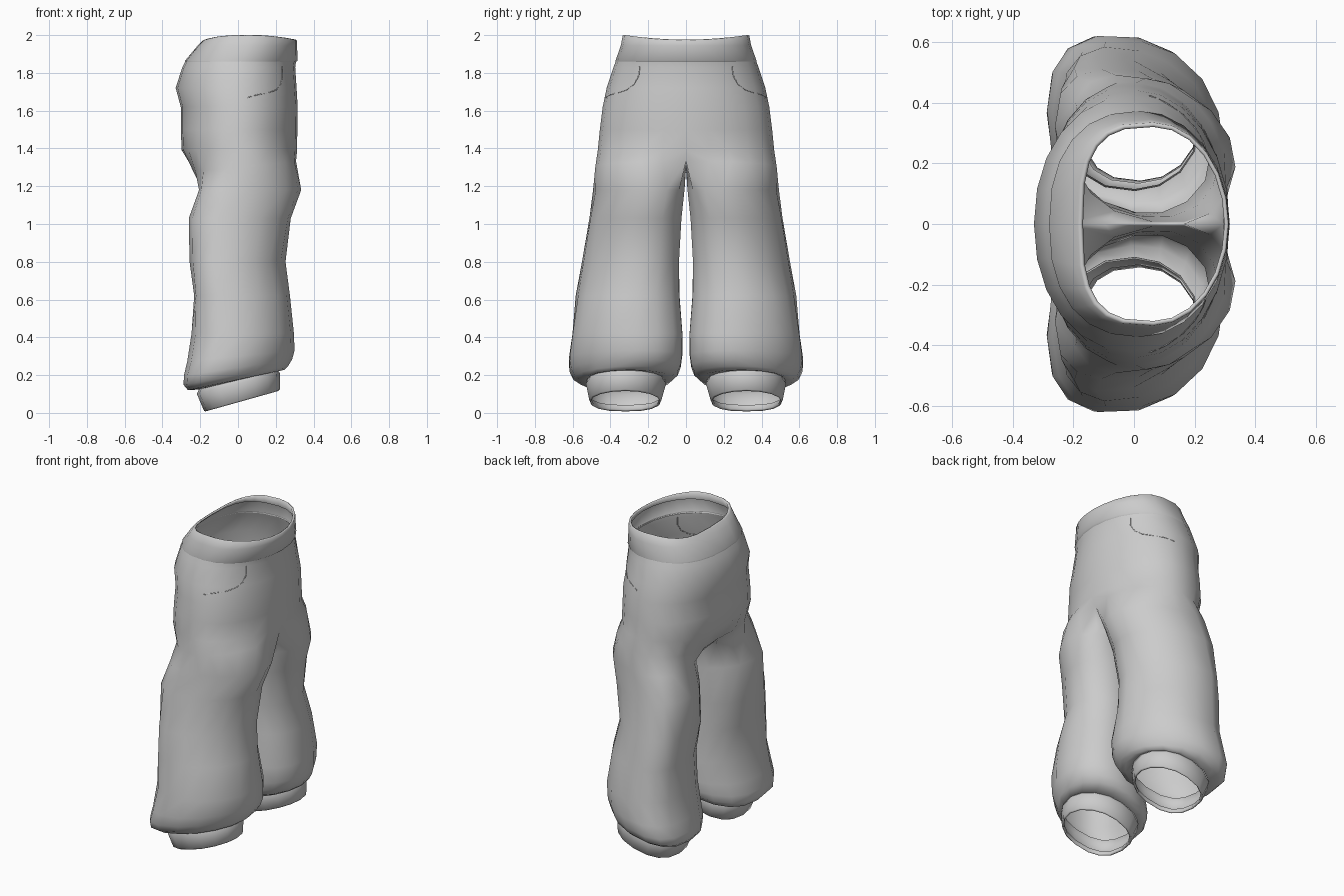
import bpy, bmesh
from math import sin, cos, radians, sqrt

if "Cube" in bpy.data.objects:
    bpy.data.objects.remove(bpy.data.objects["Cube"], do_unlink=True)

cloth = bpy.data.materials.new("grey cloth")
cloth.use_nodes = True
grey = (0.6, 0.6, 0.6, 1)
cloth.diffuse_color = grey
cloth.node_tree.nodes["Principled BSDF"].inputs["Base Color"].default_value = grey

OUTER, INNER = 12, 4          # segments on the outer side and the inseam
SIDES = OUTER + INNER


def oval(angle, back, front, y_in, y_out, p_back):
    """Point on an oval that is round in front; a low p_back squares the back."""
    c, s = cos(angle), sin(angle)
    p = 1.0 if c > 0 else p_back
    x = (back + front) / 2 + (front - back) / 2 * (abs(c) ** p) * (1 if c > 0 else -1)
    y = (y_in + y_out) / 2 + (y_out - y_in) / 2 * (abs(s) ** p) * (1 if s > 0 else -1)
    return x, y


def hip_ring(z, back, front, width, p_back=0.95, lift=0):
    """Half ring round the hips, from centre front to centre back."""
    ring = []
    for i in range(OUTER + 1):
        a = radians(180 * i / OUTER)
        x, y = oval(a, back, front, -width, width, p_back)
        if i in (0, OUTER):
            y = 0
        ring.append((x, y, z + lift * sin(a) ** 2))
    return ring


def leg_ring(z, back, front, y_in, y_out, tilt=0, fold=0.0, skew=0.0):
    """Closed ring round one leg; skew turns its front inward, fold creases it."""
    ring = []
    for i in range(SIDES):
        a = radians(-45 + 360 * i / SIDES)
        x, y = oval(a, back, front, y_in, y_out, 0.8)
        k = fold * sin(3 * a + 11 * z)
        x += k * cos(a)
        y = max(y - skew * x + k * max(sin(a), 0), 0.008)
        ring.append((x, y, z + tilt * x))
    return ring


def build(name, rows):
    """Skin the rows in order, then mirror across the middle."""
    bm = bmesh.new()
    loops = [[bm.verts.new(p) for p in row] for row in rows]
    for a, b in zip(loops, loops[1:]):
        closed = len(a) == SIDES
        for i in range(SIDES if closed else OUTER):
            j = (i + 1) % SIDES
            bm.faces.new((a[i], b[i], b[j], a[j]))
    for f in bm.faces:
        f.smooth = True
    for e in bm.edges:
        if len(e.link_faces) == 2 and e.calc_face_angle() > radians(65):
            e.smooth = False
    me = bpy.data.meshes.new(name)
    bm.to_mesh(me)
    bm.free()
    me.materials.append(cloth)
    ob = bpy.data.objects.new(name, me)
    bpy.context.collection.objects.link(ob)
    mod = ob.modifiers.new("mirror", 'MIRROR')
    mod.use_axis = (False, True, False)
    mod.merge_threshold = 0.0005


# Hips: height, back, front, half width, squareness of the back
hips = [(1.865, -0.276, 0.308, 0.371, 0.85), (1.83, -0.295, 0.303, 0.384, 0.9),
        (1.72, -0.33, 0.31, 0.42, 0.95), (1.62, -0.303, 0.316, 0.441, 0.93),
        (1.50, -0.303, 0.314, 0.456, 0.9), (1.39, -0.298, 0.313, 0.467, 0.88)]

# Crotch: outer half ring closed by a saddle along the middle
crotch = []
for i, (x, y, z) in enumerate(hip_ring(1.3, -0.26, 0.338, 0.48, 0.85)):
    pull = 0.87 + 0.13 * min(1, 2 * sin(radians(180 * i / OUTER)))
    crotch.append((x * pull, y, z + 0.1 * x))
front_end, back_end = crotch[0], crotch[-1]
for k in range(1, INNER):
    t = k / INNER
    crotch.append(tuple(b + (f - b) * t for b, f in zip(back_end, front_end)))

# Legs: height, back, front, inner side, outer side, tilt, fold, skew
legs = [(1.18, -0.208, 0.333, 0.016, 0.494, 0, 0.004, 0.2),
        (1.03, -0.255, 0.285, 0.03, 0.51, 0, 0.006, 0.2),
        (0.80, -0.26, 0.248, 0.036, 0.536, 0, 0.006, 0.2),
        (0.62, -0.235, 0.272, 0.038, 0.58, 0, 0.006, 0.2),
        (0.42, -0.24, 0.302, 0.025, 0.605, 0, 0.006, 0.2),
        (0.30, -0.268, 0.3, 0.023, 0.614, 0.1, 0.004, 0.2),
        (0.24, -0.288, 0.285, 0.028, 0.606, 0.15, 0.003, 0.2),
        (0.20, -0.288, 0.265, 0.042, 0.588, 0.18, 0, 0.18),
        (0.176, -0.265, 0.245, 0.07, 0.558, 0.21, 0, 0.1),
        (0.174, -0.21, 0.215, 0.11, 0.525, 0.24)]
build("trouser_legs", [hip_ring(*h) for h in hips] + [crotch]
      + [leg_ring(*row) for row in legs])

# Waistband, from the turned-in top edge down the outside
build("waistband", [
    hip_ring(1.95, -0.19, 0.301, 0.33, 0.68),
    hip_ring(1.972, -0.168, 0.298, 0.32, 0.66, 0.025),
    hip_ring(1.976, -0.177, 0.306, 0.328, 0.66, 0.025),
    hip_ring(1.972, -0.185, 0.312, 0.335, 0.66, 0.025),
    hip_ring(1.945, -0.213, 0.313, 0.345, 0.7),
    hip_ring(1.865, -0.28, 0.315, 0.373, 0.85),
    hip_ring(1.855, -0.28, 0.304, 0.371, 0.85)])

# Ankle cuffs with a turned-in hem
build("ankle_cuff", [
    leg_ring(0.178, -0.205, 0.21, 0.115, 0.52, 0.24),
    leg_ring(0.155, -0.218, 0.222, 0.105, 0.53, 0.25),
    leg_ring(0.062, -0.18, 0.222, 0.13, 0.512, 0.28),
    leg_ring(0.056, -0.172, 0.214, 0.137, 0.505, 0.28),
    leg_ring(0.064, -0.166, 0.208, 0.143, 0.499, 0.28),
    leg_ring(0.09, -0.18, 0.21, 0.133, 0.507, 0.27)])


def hip_front(y, z):
    """Depth of the hip surface at a given width and height."""
    for hi, lo in zip(hips, hips[1:]):
        if lo[0] <= z <= hi[0]:
            t = (hi[0] - z) / (hi[0] - lo[0])
            back, front, width = [h + (l - h) * t for h, l in zip(hi[1:4], lo[1:4])]
            return (back + front) / 2 + (front - back) / 2 * sqrt(max(0, 1 - (y / width) ** 2))


# Curved pocket seams lying on the cloth
seam = [(0.245, 1.835), (0.25, 1.785), (0.275, 1.74), (0.315, 1.71),
        (0.36, 1.695), (0.40, 1.685), (0.424, 1.67)]
for side, label in ((1, "left"), (-1, "right")):
    cu = bpy.data.curves.new("pocket_seam_" + label, 'CURVE')
    cu.dimensions = '3D'
    cu.bevel_depth = 0.0025
    cu.bevel_resolution = 1
    line = cu.splines.new('POLY')
    line.points.add(len(seam) - 1)
    for pt, (y, z) in zip(line.points, seam):
        pt.co = (hip_front(y, z) - 0.002, side * y, z, 1)
    cu.materials.append(cloth)
    bpy.context.collection.objects.link(bpy.data.objects.new(cu.name, cu))
